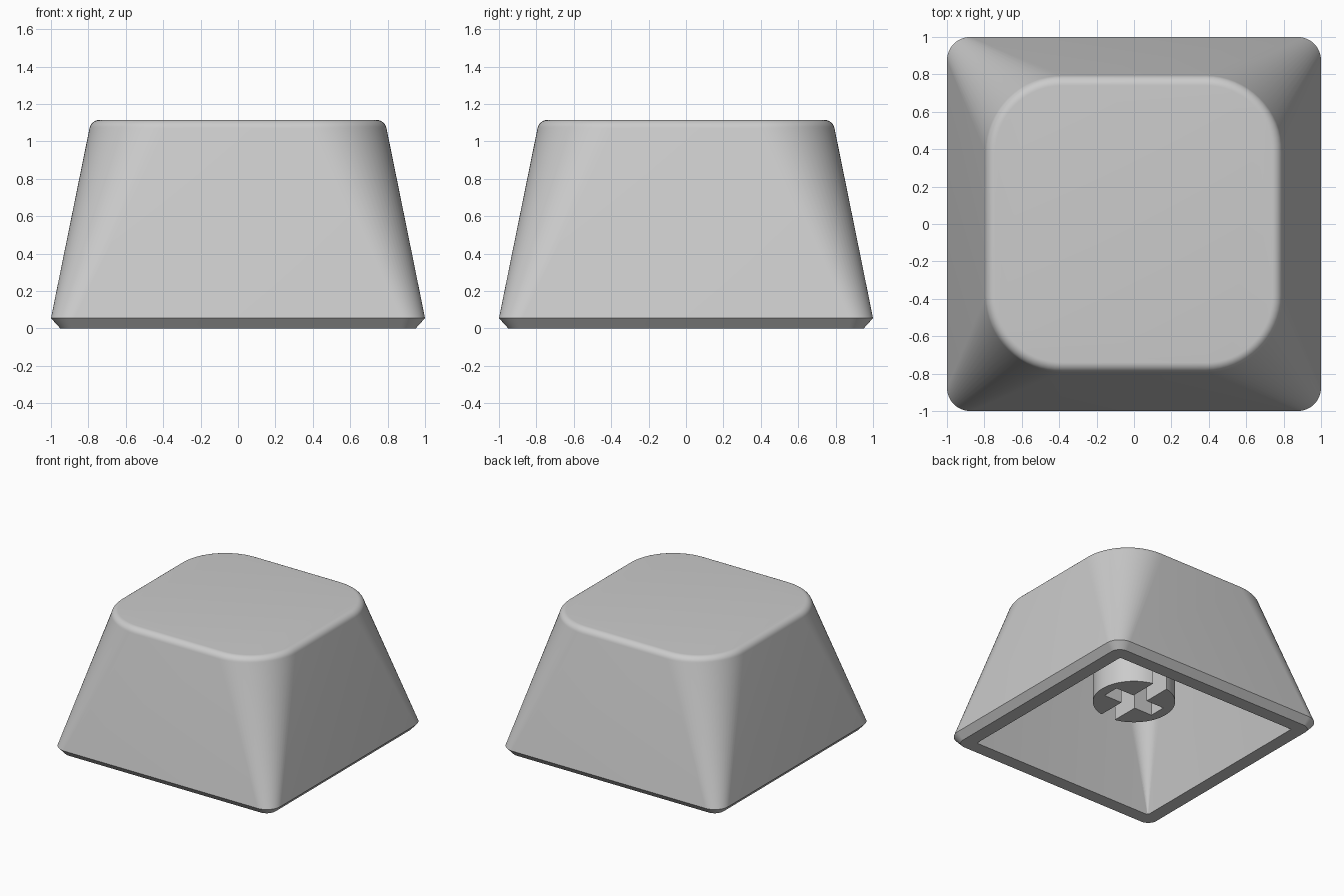
import bpy, bmesh, math

if "Cube" in bpy.data.objects:
    bpy.data.objects.remove(bpy.data.objects["Cube"])

GREY = (0.6, 0.6, 0.6, 1.0)
plastic = bpy.data.materials.new("grey plastic")
plastic.use_nodes = True
plastic.diffuse_color = GREY
plastic.node_tree.nodes["Principled BSDF"].inputs["Base Color"].default_value = GREY

SEGMENTS = 16  # steps in each rounded corner


def rounded_square(half, radius, z):
    """Points of a rounded square, counter-clockwise from above."""
    points = []
    for quarter in range(4):
        middle = math.radians(45 + 90 * quarter)
        cx = math.copysign(half - radius, math.cos(middle))
        cy = math.copysign(half - radius, math.sin(middle))
        for i in range(SEGMENTS + 1):
            a = math.pi / 2 * (quarter + i / SEGMENTS)
            points.append((cx + radius * math.cos(a), cy + radius * math.sin(a), z))
    return points


def finish(name, bm):
    mesh = bpy.data.meshes.new(name)
    bmesh.ops.recalc_face_normals(bm, faces=bm.faces)
    bm.to_mesh(mesh)
    bm.free()
    mesh.materials.append(plastic)
    obj = bpy.data.objects.new(name, mesh)
    bpy.context.collection.objects.link(obj)
    return obj


def smooth(obj):
    bpy.ops.object.select_all(action="DESELECT")
    obj.select_set(True)
    bpy.context.view_layer.objects.active = obj
    bpy.ops.object.shade_smooth_by_angle(angle=math.radians(30))


def loft(name, sections):
    """Skin a stack of rounded squares and cap both ends."""
    bm = bmesh.new()
    rings = [[bm.verts.new(p) for p in rounded_square(*s)] for s in sections]
    for lower, upper in zip(rings, rings[1:]):
        for i in range(len(lower)):
            j = (i + 1) % len(lower)
            bm.faces.new((lower[i], lower[j], upper[j], upper[i]))
    bm.faces.new(rings[0])
    bm.faces.new(rings[-1])
    return finish(name, bm)


# Cap shell: inner roof, inner wall, rim, chamfer, outer wall, filleted top
TOP, FILLET, LEAN = 1.115, 0.055, math.radians(11.2)
sections = [(0.66, 0.22, 0.95), (0.84, 0.004, 0.0),
            (0.95, 0.08, 0.0), (1.0, 0.125, 0.055)]
for step in range(9):
    a = LEAN + (math.pi / 2 - LEAN) * step / 8
    inset = FILLET * (1 - math.cos(a))
    sections.append((0.795 - inset, 0.41 - inset,
                     TOP - FILLET * (1 - math.sin(a))))
cap = loft("cap_shell", sections)
smooth(cap)

# Mounting stem under the roof
STEM_BOTTOM, STEM_TOP = 0.3, 0.97
bm = bmesh.new()
bmesh.ops.create_cone(bm, cap_ends=True, segments=64, radius1=0.31, radius2=0.31,
                      depth=STEM_TOP - STEM_BOTTOM)
bmesh.ops.translate(bm, verts=bm.verts, vec=(0, 0, (STEM_TOP + STEM_BOTTOM) / 2))
stem = finish("mounting_stem", bm)

# Cross-shaped socket: one closed slot and one slot through the stem wall
for name, width, length in (("closed_slot", 0.46, 0.14), ("open_slot", 0.13, 0.8)):
    bm = bmesh.new()
    bmesh.ops.create_cube(bm, size=1)
    bmesh.ops.scale(bm, verts=bm.verts, vec=(width, length, 0.7))
    bmesh.ops.translate(bm, verts=bm.verts, vec=(0, 0, 0.5))
    cutter = finish(name, bm)
    cutter.hide_render = True
    cut = stem.modifiers.new(name, "BOOLEAN")
    cut.operation = "DIFFERENCE"
    cut.solver = "EXACT"
    cut.object = cutter
    bpy.context.view_layer.objects.active = stem
    bpy.ops.object.modifier_apply(modifier=cut.name)
    bpy.data.objects.remove(cutter)
smooth(stem)
